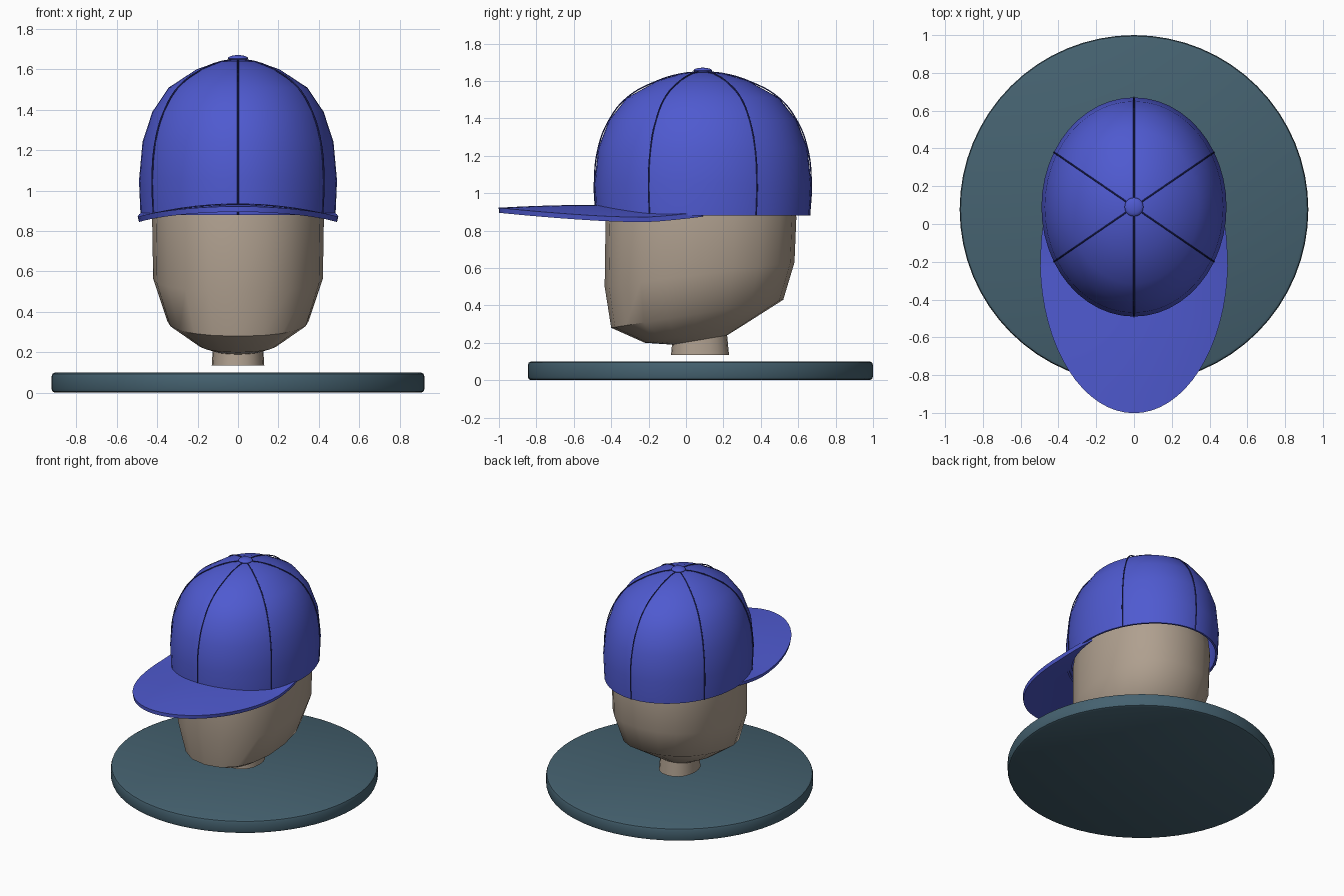
import bpy
import bmesh
from math import sin, cos, pi, radians, copysign

if "Cube" in bpy.data.objects:
    bpy.data.objects.remove(bpy.data.objects["Cube"], do_unlink=True)

CY = 0.09               # crown centre along y
RX, RY = 0.49, 0.58     # crown radii


def material(name, colour):
    m = bpy.data.materials.new(name)
    m.use_nodes = True
    m.diffuse_color = (*colour, 1)
    m.node_tree.nodes["Principled BSDF"].inputs["Base Color"].default_value = (*colour, 1)
    return m


blue = material("cap blue", (0.078, 0.102, 0.63))
navy = material("seam navy", (0.02, 0.025, 0.17))
beige = material("head beige", (0.43, 0.35, 0.275))
slate = material("base slate", (0.06, 0.122, 0.162))


def loft(name, rings, mat, closed=True, caps=(False, False), thickness=0, angle=35):
    """Skin a list of equal rings of points into one smooth-shaded object."""
    bm = bmesh.new()
    rows = [[bm.verts.new(p) for p in ring] for ring in rings]
    n = len(rows[0])
    for a, b in zip(rows, rows[1:]):
        for i in range(n if closed else n - 1):
            j = (i + 1) % n
            bm.faces.new((a[i], a[j], b[j], b[i]))
    if caps[0]:
        bm.faces.new(rows[0][::-1])
    if caps[1]:
        bm.faces.new(rows[-1])
    bmesh.ops.remove_doubles(bm, verts=bm.verts, dist=0.0001)
    if closed:
        bmesh.ops.recalc_face_normals(bm, faces=bm.faces)
    mesh = bpy.data.meshes.new(name)
    bm.to_mesh(mesh)
    bm.free()
    mesh.materials.append(mat)
    obj = bpy.data.objects.new(name, mesh)
    bpy.context.collection.objects.link(obj)
    bpy.ops.object.select_all(action="DESELECT")
    bpy.context.view_layer.objects.active = obj
    obj.select_set(True)
    if thickness:
        shell = obj.modifiers.new("thickness", "SOLIDIFY")
        shell.thickness = thickness
        shell.offset = -1
        bpy.ops.object.modifier_apply(modifier=shell.name)
    bpy.ops.object.shade_smooth_by_angle(angle=radians(angle))
    return obj


def ellipse(rx, ry, cy, z, n):
    return [(rx * cos(2 * pi * i / n), cy + ry * sin(2 * pi * i / n), z) for i in range(n)]


# Display base: disc with softened rims
loft("display_base",
     [ellipse(r, r, 0.077, z, 64) for r, z in
      [(0.905, 0), (0.918, 0.006), (0.923, 0.02), (0.923, 0.08), (0.918, 0.094), (0.905, 0.1)]],
     slate, caps=(True, True))

# Head: tilted rings (half width, front y, front z, back y, back z)
sections = [
    (0.13, -0.08, 0.135, 0.23, 0.135),
    (0.125, -0.075, 0.19, 0.22, 0.24),
    (0.20, -0.22, 0.20, 0.30, 0.29),
    (0.35, -0.40, 0.28, 0.52, 0.43),
    (0.42, -0.435, 0.50, 0.58, 0.63),
    (0.425, -0.43, 0.85, 0.59, 0.87),
    (0.40, -0.38, 1.10, 0.56, 1.10),
    (0.25, -0.20, 1.40, 0.38, 1.40),
]


def head_ring(rx, yf, zf, yb, zb, n=20):
    ring = []
    for i in range(n):
        c, s = cos(2 * pi * i / n), sin(2 * pi * i / n)
        x = copysign(abs(c) ** 0.9, c)
        t = (copysign(abs(s) ** 0.9, s) + 1) / 2
        ring.append((rx * x, yf + (yb - yf) * t, zf + (zb - zf) * t))
    return ring


loft("head", [head_ring(*s) for s in sections], beige, caps=(True, True), angle=45)

# Cap crown: elliptical dome (radius factor, height)
profile = [(0.985, 0.88), (1.0, 1.05), (0.965, 1.24), (0.865, 1.39),
           (0.70, 1.51), (0.42, 1.60), (0.20, 1.638), (0.0, 1.65)]
loft("cap_crown", [ellipse(RX * r, RY * r, CY, z, 48) for r, z in profile],
     blue, thickness=0.015, angle=50)

# Panel seams: thin cords running from rim to button
for k in range(6):
    a = radians(30 + 60 * k)
    curve = bpy.data.curves.new("crown_seam", "CURVE")
    curve.dimensions = "3D"
    curve.bevel_depth = 0.004
    curve.bevel_resolution = 1
    spline = curve.splines.new("BEZIER")
    spline.bezier_points.add(len(profile) - 1)
    for p, (r, z) in zip(spline.bezier_points, profile):
        p.co = (RX * r * cos(a), CY + RY * r * sin(a), z)
        p.handle_left_type = p.handle_right_type = "AUTO"
    curve.materials.append(navy)
    bpy.context.collection.objects.link(bpy.data.objects.new("crown_seam", curve))

# Button: flattened bead on the top
loft("cap_button",
     [ellipse(0.05 * cos(t), 0.05 * cos(t), CY, 1.655 + 0.016 * sin(t), 20)
      for t in [pi * (i / 8 - 0.5) for i in range(9)]], blue, angle=60)


# Brim: arched sheet between the crown and an outer ellipse
def brim_point(t, u):
    x0, y0 = 0.92 * RX * cos(t), CY + 0.92 * RY * sin(min(t, 0) if t < 0 else 0)
    a = radians(20.5) + (t / pi) * radians(221)
    x1, y1 = RX * cos(a), -0.2 + 0.8 * sin(a)
    x, y = x0 + (x1 - x0) * u, y0 + (y1 - y0) * u
    z = 0.91 - 0.065 * (x / RX) ** 2
    z -= 0.015 * (max(0, -y - 0.5) / 0.5) ** 2
    z += 0.02 * max(0, y + 0.2) / 0.28
    return x, y, z


steps, rows = 40, 6
loft("cap_brim",
     [[brim_point(-pi * i / steps, j / rows) for i in range(steps + 1)] for j in range(rows + 1)][::-1],
     blue, closed=False, thickness=0.027)
